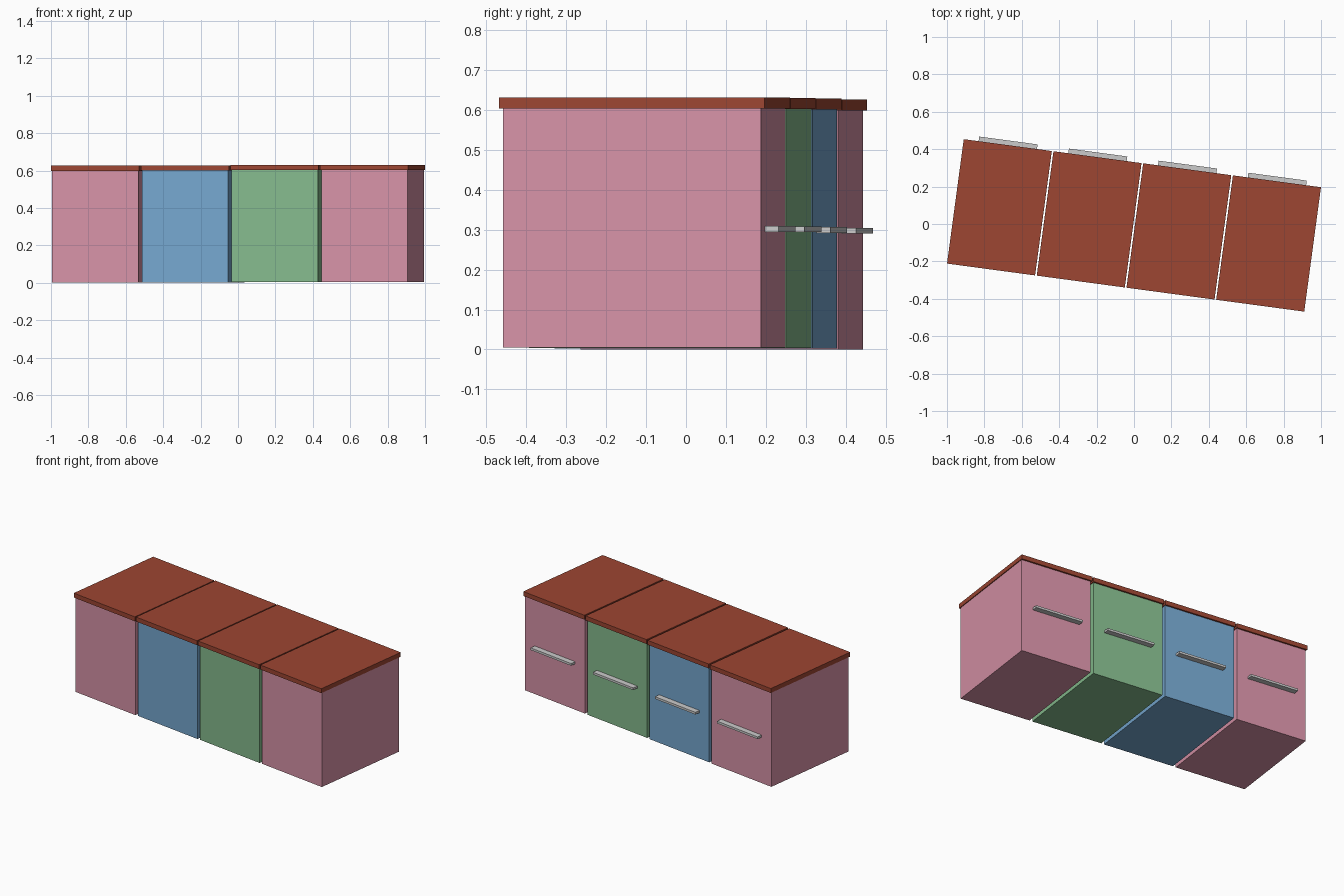
import bpy, bmesh, math
from mathutils import Matrix, Vector

if "Cube" in bpy.data.objects:
    bpy.data.objects.remove(bpy.data.objects["Cube"])

ANGLE = math.radians(-7.66)
PLACE = Matrix.Translation((0, -0.0075, 0)) @ Matrix.Rotation(ANGLE, 4, 'Z')
PITCH = 0.484


def material(name, srgb):
    m = bpy.data.materials.new(name)
    m.diffuse_color = [c ** 2.2 for c in srgb] + [1]
    m.use_nodes = True
    m.node_tree.nodes["Principled BSDF"].inputs["Base Color"].default_value = m.diffuse_color
    return m


def box(name, centre, size, mat=None):
    mesh = bpy.data.meshes.new(name)
    bm = bmesh.new()
    bmesh.ops.create_cube(bm, size=1, matrix=Matrix.Diagonal((*size, 1)))
    bm.to_mesh(mesh)
    bm.free()
    ob = bpy.data.objects.new(name, mesh)
    bpy.context.collection.objects.link(ob)
    ob.matrix_world = PLACE @ Matrix.Translation(Vector(centre))
    if mat:
        mesh.materials.append(mat)
    return ob


pink = material("pink_paint", (0.84, 0.57, 0.65))
blue = material("blue_paint", (0.46, 0.65, 0.81))
green = material("green_paint", (0.52, 0.73, 0.55))
wood = material("red_brown_top", (0.61, 0.28, 0.21))

# Four cabinets in a row, each standing very slightly higher than the last
units = [(pink, 0.0), (blue, 0.002), (green, 0.0035), (pink, 0.0045)]
for i, (paint, z) in enumerate(units):
    x = (i - 1.5) * PITCH
    n = i + 1
    # painted carcass
    box(f"cabinet_body_{n}", (x, 0, z + 0.299), (0.465, 0.651, 0.598), paint)
    # overhanging worktop slab
    box(f"worktop_{n}", (x, 0, z + 0.612), (0.475, 0.671, 0.028), wood)
    # bar handle on the back-facing door
    box(f"handle_{n}", (x, 0.343, z + 0.297), (0.315, 0.035, 0.014))
